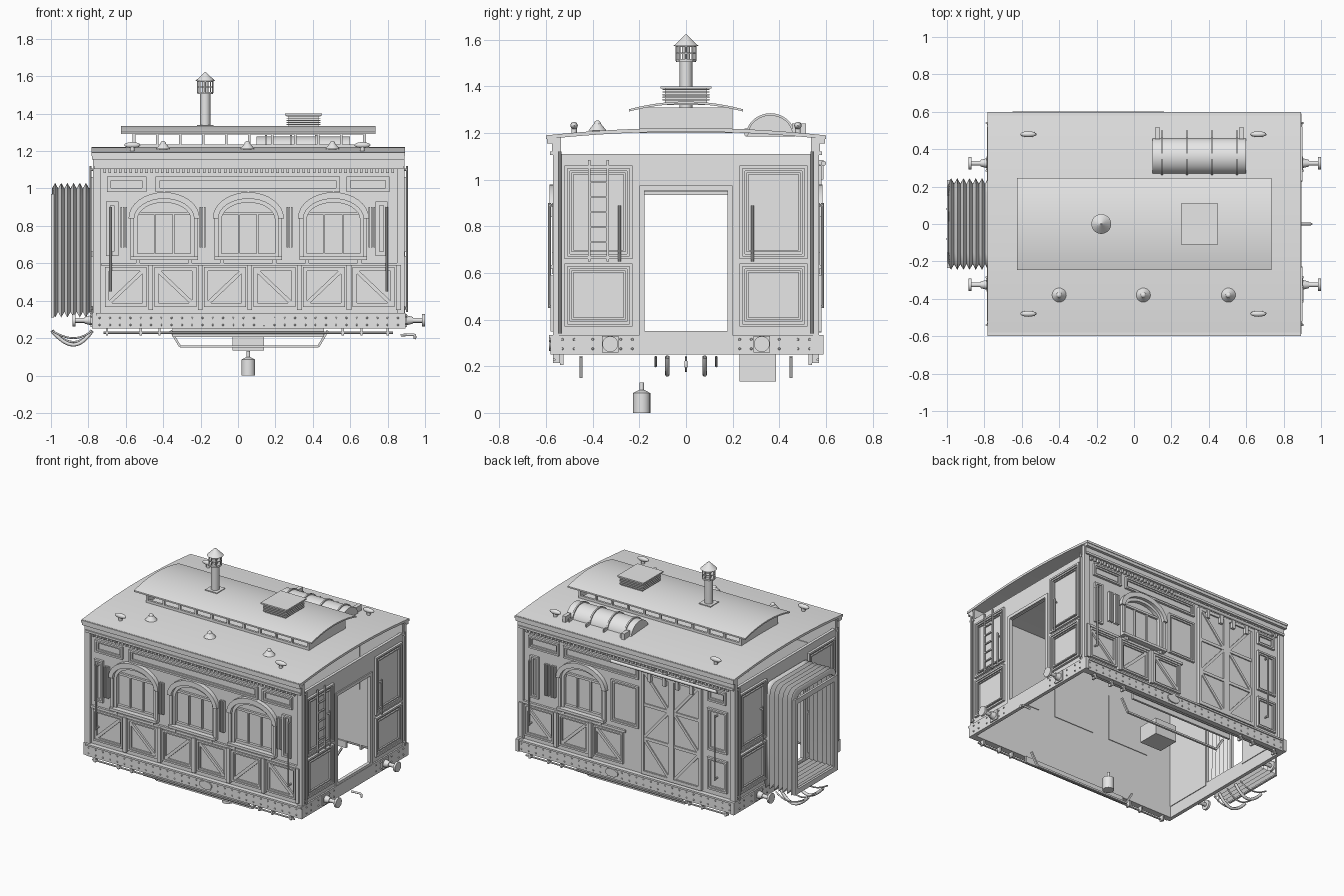
import bpy, bmesh, math
from mathutils import Vector, Matrix

if "Cube" in bpy.data.objects:
    bpy.data.objects.remove(bpy.data.objects["Cube"], do_unlink=True)

grey = bpy.data.materials.new("light grey")
grey.use_nodes = True
grey.diffuse_color = (0.8, 0.8, 0.8, 1)
grey.node_tree.nodes["Principled BSDF"].inputs["Base Color"].default_value = (0.8, 0.8, 0.8, 1)

# Each side maps (along, outward, up) to world space
SIDES = {"front": lambda u, d, z: (u, -d, z), "back": lambda u, d, z: (u, d, z),
         "right": lambda u, d, z: (d, u, z), "left": lambda u, d, z: (-d, u, z)}


class Part:
    """Collects simple solids into one named object."""
    def __init__(self, name):
        self.name, self.bm = name, bmesh.new()

    def prism(self, side, pts, d0, d1):
        m = SIDES[side]
        a = [self.bm.verts.new(m(u, d0, z)) for u, z in pts]
        b = [self.bm.verts.new(m(u, d1, z)) for u, z in pts]
        self.bm.faces.new(a)
        self.bm.faces.new(b[::-1])
        for i in range(len(a)):
            j = (i + 1) % len(a)
            self.bm.faces.new((a[i], b[i], b[j], a[j]))

    def box(self, side, u0, u1, z0, z1, d0, d1):
        self.prism(side, [(u0, z0), (u1, z0), (u1, z1), (u0, z1)], d0, d1)

    def bar(self, side, p, q, w, d0, d1):
        p, q = Vector(p), Vector(q)
        n = (q - p).normalized().orthogonal() * w / 2
        self.prism(side, [p + n, q + n, q - n, p - n], d0, d1)

    def frame(self, side, u0, u1, z0, z1, w, d0, d1):
        self.box(side, u0, u1, z0, z0 + w, d0, d1)
        self.box(side, u0, u1, z1 - w, z1, d0, d1)
        self.box(side, u0, u0 + w, z0 + w, z1 - w, d0, d1)
        self.box(side, u1 - w, u1, z0 + w, z1 - w, d0, d1)

    def panel(self, side, u0, u1, z0, z1, d):
        # Stepped moulding round a raised field
        self.frame(side, u0, u1, z0, z1, 0.012, d, d + 0.016)
        self.frame(side, u0 + 0.012, u1 - 0.012, z0 + 0.012, z1 - 0.012, 0.01, d, d + 0.009)

    def rod(self, p, q, r, r2=None, seg=12):
        p, q = Vector(p), Vector(q)
        m = Matrix.Translation((p + q) / 2) @ (q - p).to_track_quat("Z", "Y").to_matrix().to_4x4()
        bmesh.ops.create_cone(self.bm, cap_ends=True, segments=seg, radius1=r,
                              radius2=r if r2 is None else r2, depth=(q - p).length, matrix=m)

    def ball(self, c, s):
        m = Matrix.Translation(c) @ Matrix.Diagonal((*s, 1))
        bmesh.ops.create_uvsphere(self.bm, u_segments=16, v_segments=8, radius=1, matrix=m)

    def done(self):
        bmesh.ops.recalc_face_normals(self.bm, faces=self.bm.faces)
        me = bpy.data.meshes.new(self.name)
        self.bm.to_mesh(me)
        me.materials.append(grey)
        me.polygons.foreach_set("use_smooth", [True] * len(me.polygons))
        me.set_sharp_from_angle(angle=0.6)
        ob = bpy.data.objects.new(self.name, me)
        bpy.context.collection.objects.link(ob)
        return ob


def arc(cu, cz, ru, rz, n=16, a0=math.pi, a1=0.0):
    return [(cu + ru * math.cos(a0 + (a1 - a0) * i / n), cz + rz * math.sin(a0 + (a1 - a0) * i / n))
            for i in range(n + 1)]


def pipe(name, pts, r):
    cu = bpy.data.curves.new(name, "CURVE")
    cu.dimensions, cu.bevel_depth, cu.bevel_resolution = "3D", r, 2
    sp = cu.splines.new("NURBS")
    sp.points.add(len(pts) - 1)
    for v, p in zip(sp.points, pts):
        v.co = (*p, 1)
    sp.use_endpoint_u, sp.order_u = True, 3
    cu.materials.append(grey)
    bpy.context.collection.objects.link(bpy.data.objects.new(name, cu))


X0, X1, W = -0.77, 0.885, 0.555      # body ends and side wall face
SILL, SPRING, HEAD, HW = 0.635, 0.84, 0.96, 0.16


def arched_window(side, x):
    w = Part(side + "_arched_window")
    hole = arc(x, SPRING, HW, 0.105)
    w.box(side, x - HW, x + HW, SILL, HEAD, W - 0.025, W - 0.018)
    w.prism(side, arc(x, SPRING, HW + 0.03, 0.14) + hole[::-1], W, W + 0.03)
    w.prism(side, hole + arc(x, SPRING - 0.005, HW - 0.018, 0.09)[::-1], W - 0.02, W + 0.008)
    for s in (-1, 1):
        w.box(side, x + s * (HW - 0.018), x + s * HW, SILL, SPRING, W - 0.02, W + 0.008)
        w.box(side, x + s * HW, x + s * (HW + 0.02), SILL, SPRING, W, W + 0.02)
        w.box(side, x + s * 0.045, x + s * 0.055, SILL, 0.87, W - 0.02, W - 0.005)
        w.box(side, x + s * 0.13, x + s * 0.15, SILL - 0.04, SILL - 0.01, W, W + 0.02)
    w.box(side, x - HW, x + HW, 0.86, 0.875, W - 0.02, W - 0.003)
    w.box(side, x - HW, x + HW, SILL, SILL + 0.018, W - 0.02, W)
    w.box(side, x - HW - 0.02, x + HW + 0.02, SILL - 0.018, SILL, W, W + 0.035)
    w.done()


def side_wall(side, windows):
    p = Part(side + "_wall")
    i, o = W - 0.02, W
    p.box(side, X0, X1, 0.33, SILL, i, o)
    p.box(side, X0, X1, HEAD, 1.13, i, o)
    edges = [X0] + [x + s * HW for x in windows for s in (-1, 1)] + [X1]
    for a, b in zip(edges[::2], edges[1::2]):
        p.box(side, a, b, SILL, HEAD, i, o)
    for x in windows:
        p.prism(side, arc(x, SPRING, HW, 0.105) + [(x + HW, HEAD), (x - HW, HEAD)], i, o)
        arched_window(side, x)
    p.done()
    # Cornice with dentils, corner posts
    c = Part(side + "_cornice")
    c.box(side, X0, X1, 1.12, 1.19, W - 0.02, W + 0.02)
    c.box(side, X0 - 0.01, X1 + 0.005, 1.155, 1.192, W, W + 0.04)
    c.box(side, X0, X1, 1.105, 1.12, W, W + 0.028)
    for k in range(56):
        c.box(side, -0.72 + k * 0.028, -0.706 + k * 0.028, 1.082, 1.105, W, W + 0.016)
    for a in (X0 - 0.006, X1 - 0.034):
        c.box(side, a, a + 0.04, 0.33, 1.17, W - 0.01, W + 0.016)
    c.done()
    # Sole beam with rivets, oval plate and hanging gear
    s = Part(side + "_sole_beam")
    s.box(side, X0 + 0.01, X1 + 0.01, 0.25, 0.33, W - 0.02, W + 0.025)
    s.box(side, X0 + 0.01, X1 + 0.01, 0.322, 0.334, W, W + 0.032)
    m = SIDES[side]
    for k in range(30):
        for z in (0.27, 0.308):
            x = -0.74 + k * 0.055
            s.rod(m(x, W + 0.024, z), m(x, W + 0.031, z), 0.006, 0.004, 6)
    s.prism(side, arc(0.16, 0.293, 0.048, 0.028, 20, 0, math.tau)[:-1], W + 0.02, W + 0.033)
    s.box(side, -0.35, 0.46, 0.205, 0.25, 0.525, 0.54)
    s.rod(m(-0.72, W + 0.01, 0.228), m(0.83, W + 0.01, 0.228), 0.006, seg=8)
    for x in (-0.7, -0.52, -0.42, 0.56, 0.66, 0.8):
        s.box(side, x - 0.006, x + 0.006, 0.215, 0.25, 0.54, W + 0.016)
    truss = [(-0.36, 0.24), (-0.31, 0.155), (0.43, 0.155), (0.48, 0.24)]
    for a, b in zip(truss, truss[1:]):
        s.bar(side, a, b, 0.012, 0.443, 0.457)
    s.done()


def lower_panels(side, centres):
    p = Part(side + "_braced_panels")
    for k, x in enumerate(centres):
        p.panel(side, x - 0.112, x + 0.112, 0.365, 0.58, W)
        s = 1 if k % 2 == 0 else -1
        p.bar(side, (x - s * 0.09, 0.387), (x + s * 0.09, 0.558), 0.02, W, W + 0.013)
        p.box(side, x + 0.121, x + 0.146, 0.35, 0.59, W, W + 0.025)
    p.box(side, centres[0] - 0.13, centres[-1] + 0.146, 0.585, 0.602, W, W + 0.015)
    p.done()


def trim(side, tops, narrow, louvres, rails):
    p = Part(side + "_wall_trim")
    for a, b in tops:
        p.panel(side, a, b, 0.98, 1.065, W)
    for a, b in narrow:
        p.panel(side, a, b, 0.64, 0.93, W)
    for x in louvres:
        for k in (-1, 0, 1):
            p.box(side, x + k * 0.013 - 0.004, x + k * 0.013 + 0.004, 0.685, 0.9, W, W + 0.02)
    m = SIDES[side]
    for x in rails:
        p.rod(m(x, W + 0.03, 0.45), m(x, W + 0.03, 0.9), 0.006, seg=8)
        for z in (0.46, 0.89):
            p.rod(m(x, W, z), m(x, W + 0.03, z), 0.006, seg=8)
    p.done()


side_wall("front", [-0.395, 0.055, 0.51])
lower_panels("front", [-0.6 + 0.265 * k for k in range(6)])
trim("front", [(-0.7, -0.49), (-0.44, 0.545), (0.58, 0.81)], [(-0.705, -0.64), (0.735, 0.8)],
     [-0.61, -0.19, 0.275, 0.715], [-0.68, 0.795])
side_wall("back", [0.4])
lower_panels("back", [0.2, 0.465, 0.73])
trim("back", [(-0.7, -0.56), (-0.03, 0.545), (0.58, 0.81)],
     [(-0.71, -0.56), (-0.03, 0.18), (0.735, 0.8)], [0.62, 0.67], [-0.63, 0.795])

# Sliding goods door with braced leaves and a hanging rail
d = Part("sliding_door")
d.box("back", -0.52, -0.06, 0.345, 1.06, W, W + 0.015)
for a, b, s in ((-0.52, -0.29, 1), (-0.29, -0.06, -1)):
    d.frame("back", a, b, 0.345, 1.06, 0.022, W, W + 0.025)
    for k in range(3):
        z = 0.36 + k * 0.233
        d.box("back", a, b, z - 0.01, z + 0.01, W, W + 0.023)
        t = s if k % 2 else -s
        mid = (a + b) / 2
        d.bar("back", (mid - t * 0.1, z), (mid + t * 0.1, z + 0.233), 0.018, W, W + 0.022)
d.rod((-0.65, W + 0.035, 1.07), (0.16, W + 0.035, 1.07), 0.011)
for x in (-0.45, -0.34, -0.24, -0.13):
    d.box("back", x - 0.012, x + 0.012, 1.0, 1.085, W, W + 0.035)
d.panel("back", -0.71, -0.56, 0.37, 0.59, W)
d.done()

# End walls, beams, buffers
for side, D in (("right", X1), ("left", -X0)):
    m = SIDES[side]
    e = Part(side + "_end_wall")
    e.box(side, -0.2, 0.2, 0.95, 1.11, D - 0.02, D)
    e.frame(side, -0.2, 0.2, 0.33, 0.975, 0.022, D - 0.015, D + 0.008)
    for s in (-1, 1):
        e.box(side, s * 0.18, s * 0.565, 0.33, 1.11, D - 0.02, D)
        a, b = sorted((s * 0.23, s * 0.52))
        for z0, z1 in ((0.66, 1.06), (0.37, 0.64)):
            e.panel(side, a, b, z0, z1, D)
            e.frame(side, a + 0.03, b - 0.03, z0 + 0.03, z1 - 0.03, 0.008, D, D + 0.01)
        for y, z0, z1 in ((s * 0.54, 0.34, 1.12), (s * 0.285, 0.65, 0.89)):
            e.rod(m(y, D + 0.018, z0), m(y, D + 0.018, z1), 0.006, seg=8)
            for z in (z0 + 0.02, z1 - 0.02):
                e.rod(m(y, D - 0.01, z), m(y, D + 0.018, z), 0.006, seg=8)
    e.done()
    g = Part(side + "_end_beam")
    g.box(side, -0.575, 0.59, 0.25, 0.335, D - 0.015, D + 0.01)
    for s in (-1, 1):
        g.box(side, s * 0.325 - 0.035, s * 0.325 + 0.035, 0.26, 0.33, D, D + 0.018)
        for r0, r1, a, b in ((0.028, 0.018, 0.01, 0.05), (0.013, 0.013, 0.05, 0.11), (0.034, 0.034, 0.1, 0.115)):
            g.rod(m(s * 0.325, D + a, 0.295), m(s * 0.325, D + b, 0.295), r0, r1, 20)
        for y in (0.23, 0.28, 0.4, 0.48, 0.53):
            for z in (0.275, 0.315):
                g.rod(m(s * y, D + 0.009, z), m(s * y, D + 0.016, z), 0.006, 0.004, 6)
    g.done()

# Ladder on the right end
l = Part("ladder")
for y in (-0.415, -0.335):
    l.box("right", y - 0.005, y + 0.005, 0.65, 1.085, X1 + 0.012, X1 + 0.022)
for k in range(6):
    l.box("right", -0.415, -0.335, 0.665 + k * 0.064, 0.673 + k * 0.064, X1 + 0.012, X1 + 0.022)
l.done()


def curved_roof(name, half, crown, drop, t, x0, x1):
    ys = [half * (k / 10 - 1) for k in range(21)]
    top = [(y, crown - drop * (y / half) ** 2) for y in ys]
    r = Part(name)
    r.prism("right", top + [(y, z - t) for y, z in top[::-1]], x0, x1)
    r.done()


curved_roof("main_roof", 0.6, 1.222, 0.032, 0.016, -0.783, 0.893)
curved_roof("clerestory_roof", 0.245, 1.335, 0.033, 0.01, -0.625, 0.735)

c = Part("clerestory_walls")
for side in ("front", "back"):
    c.box(side, -0.56, 0.68, 1.2, 1.236, 0.185, 0.2)
    c.box(side, -0.56, 0.68, 1.288, 1.312, 0.185, 0.2)
    for k in range(11):
        x = -0.555 + 0.123 * k
        c.box(side, x - 0.007, x + 0.007, 1.23, 1.29, 0.185, 0.2)
c.box("right", -0.2, 0.2, 1.2, 1.31, 0.67, 0.685)
c.box("left", -0.2, 0.2, 1.2, 1.31, 0.55, 0.565)
c.done()

# Chimney with lantern cap, louvred vent, roof fittings
h = Part("chimney")
for z0, z1, r0, r1 in ((1.31, 1.51, 0.027, 0.027), (1.505, 1.517, 0.042, 0.042), (1.51, 1.575, 0.018, 0.018),
                       (1.54, 1.546, 0.042, 0.042), (1.568, 1.576, 0.045, 0.045), (1.574, 1.622, 0.053, 0.004)):
    h.rod((-0.175, 0, z0), (-0.175, 0, z1), r0, r1, 20)
for k in range(8):
    x, y = -0.175 + 0.04 * math.cos(k * math.pi / 4), 0.04 * math.sin(k * math.pi / 4)
    h.rod((x, y, 1.51), (x, y, 1.575), 0.004, seg=6)
h.box("right", -0.045, 0.045, 1.32, 1.34, -0.22, -0.13)
h.done()
v = Part("louvred_vent")
v.box("right", -0.09, 0.09, 1.32, 1.39, 0.27, 0.43)
for k in range(5):
    v.box("right", -0.1, 0.1, 1.34 + k * 0.011, 1.345 + k * 0.011, 0.26, 0.44)
v.box("right", -0.11, 0.11, 1.39, 1.4, 0.25, 0.45)
v.done()
f = Part("roof_fittings")
for x in (-0.4, 0.05, 0.505):
    f.rod((x, -0.38, 1.195), (x, -0.38, 1.215), 0.022)
    f.rod((x, -0.38, 1.212), (x, -0.38, 1.24), 0.038, 0.015, 20)
    f.ball((x, -0.38, 1.24), (0.015, 0.015, 0.014))
for x in (-0.565, 0.665):
    for y in (-0.48, 0.48):
        f.rod((x, y, 1.19), (x, y, 1.23), 0.012)
        f.ball((x, y, 1.232), (0.043, 0.016, 0.016))
f.done()

# Half-round tank with straps
t = Part("roof_tank")
t.prism("right", arc(0.362, 1.185, 0.098, 0.092, 20), 0.1, 0.6)
for x in (0.15, 0.283, 0.417, 0.55):
    t.prism("right", arc(0.362, 1.185, 0.106, 0.1, 20), x - 0.005, x + 0.005)
    t.box("right", 0.25, 0.5, 1.19, 1.22, x - 0.005, x + 0.005)
for x in (0.125, 0.575):
    t.box("right", 0.455, 0.515, 1.19, 1.24, x - 0.013, x + 0.013)
t.done()

# Gangway bellows: pleated hoops with a rounded top
g = Part("gangway_bellows")
rings = []
for k in range(14):
    o = 0.03 * (k % 2)
    hy, zt, r = 0.245 - o, 1.03 - o, 0.07
    pts = [(-hy, 0.31 + o)] + arc(r - hy, zt - r, r, r, 5, math.pi, math.pi / 2)
    pts += arc(hy - r, zt - r, r, r, 5, math.pi / 2, 0) + [(hy, 0.31 + o)]
    rings.append([g.bm.verts.new((-0.78 - 0.0165 * k, y, z)) for y, z in pts])
for a, b in zip(rings, rings[1:]):
    for i in range(len(a)):
        j = (i + 1) % len(a)
        g.bm.faces.new((a[i], a[j], b[j], b[i]))
mod = g.done().modifiers.new("thickness", "SOLIDIFY")
mod.thickness = 0.008
q = Part("gangway_frame")
q.frame("left", -0.235, 0.235, 0.31, 0.97, 0.035, 0.985, 1.0)
q.done()

# Underframe equipment
u = Part("battery_box")
u.box("right", 0.23, 0.385, 0.135, 0.25, -0.03, 0.14)
u.done()
u = Part("hanging_cylinder")
for z0, z1, r0, r1 in ((0, 0.085, 0.037, 0.037), (0.085, 0.098, 0.037, 0.012), (0.095, 0.13, 0.01, 0.01)):
    u.rod((0.055, -0.19, z0), (0.055, -0.19, z1), r0, r1, 20)
u.done()
for y, z in ((-0.13, 0.2), (-0.08, 0.165), (0, 0.18), (0.08, 0.165), (0.13, 0.2)):
    pipe("end_hose", [(-0.78, y, 0.24), (-0.83, y, z), (-0.93, y, z), (-0.995, y, 0.24)],
         0.01 if abs(y) == 0.08 else 0.005)
pipe("coupling_hook", [(0.87, 0, 0.215), (0.93, 0, 0.22), (0.95, 0, 0.215), (0.945, 0, 0.195)], 0.007)
